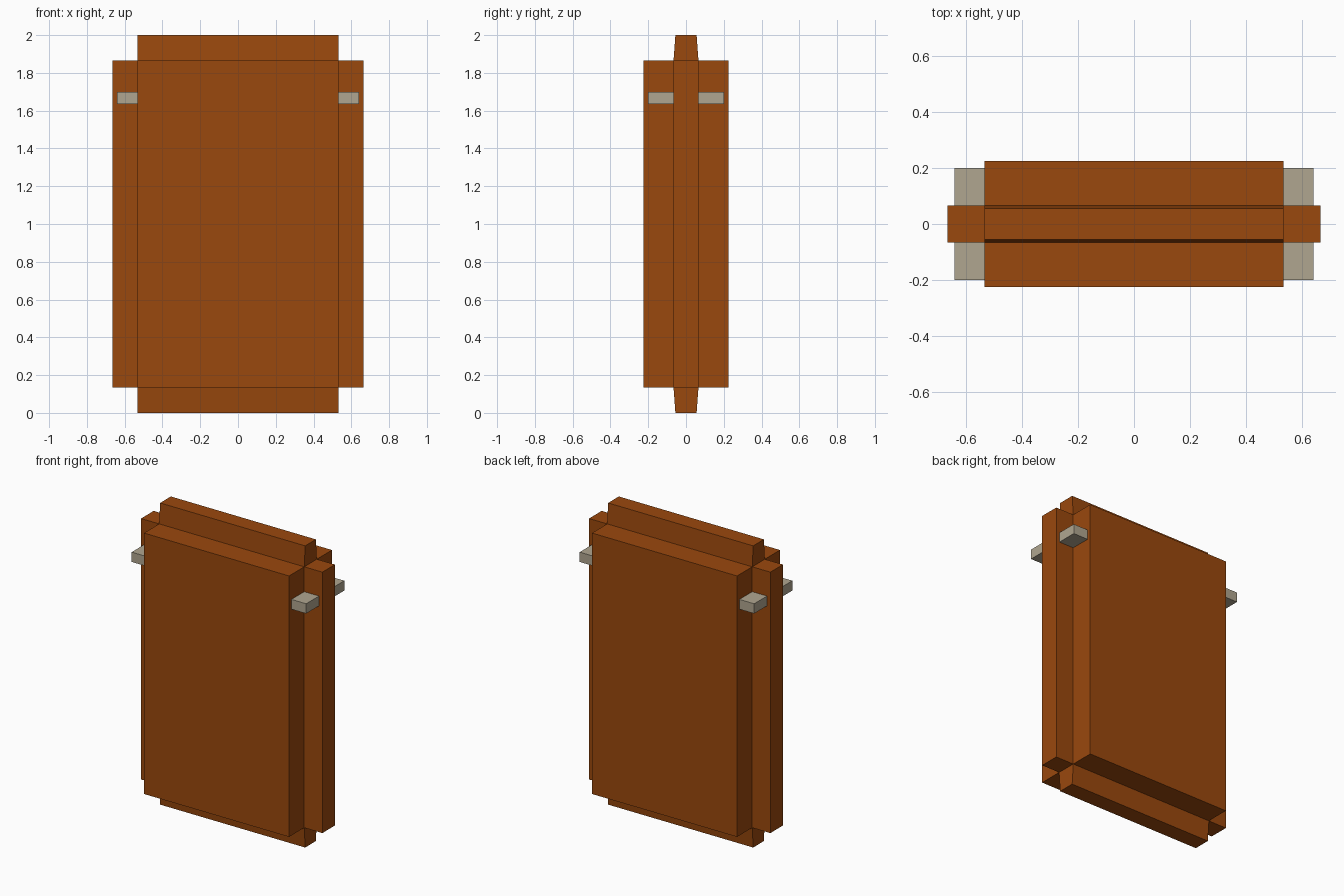
import bpy, bmesh
from mathutils import Matrix, Vector

if "Cube" in bpy.data.objects:
    bpy.data.objects.remove(bpy.data.objects["Cube"])


def material(name, rgb):
    m = bpy.data.materials.new(name)
    m.diffuse_color = (*rgb, 1)
    m.use_nodes = True
    m.node_tree.nodes["Principled BSDF"].inputs["Base Color"].default_value = m.diffuse_color
    return m


def add_object(name, bm, mat):
    me = bpy.data.meshes.new(name)
    bmesh.ops.recalc_face_normals(bm, faces=bm.faces[:])
    bm.to_mesh(me)
    bm.free()
    me.materials.append(mat)
    ob = bpy.data.objects.new(name, me)
    bpy.context.collection.objects.link(ob)
    return ob


def box(lo, hi):
    bm = bmesh.new()
    lo, hi = Vector(lo), Vector(hi)
    bmesh.ops.create_cube(bm, size=1, matrix=Matrix.Translation((lo + hi) / 2) @ Matrix.Diagonal((*(hi - lo), 1)))
    return bm


brown = material("orange brown", (0.323, 0.065, 0.004))
stone = material("pale stone", (0.434, 0.381, 0.279))

# Body: a slab core with every face pushed outward, leaving notched edges
bm = box((-0.532, -0.066, 0.135), (0.532, 0.066, 1.865))
depth = Vector((0.133, 0.159, 0.135))
for face in bm.faces[:]:
    n = face.normal.copy()
    new = bmesh.ops.extrude_discrete_faces(bm, faces=[face])["faces"][0]
    for v in new.verts:
        v.co += Vector(a * b for a, b in zip(n, depth))
        if abs(n.z) > 0.5:      # top and bottom ridges taper
            v.co.y *= 0.85
add_object("body", bm, brown)

# Four small lugs in the vertical corner notches
for sx, side in ((-1, "left"), (1, "right")):
    for sy, end in ((-1, "front"), (1, "back")):
        x = sorted((sx * 0.532, sx * 0.64))
        y = sorted((sy * 0.066, sy * 0.2))
        add_object(f"lug_{end}_{side}", box((x[0], y[0], 1.635), (x[1], y[1], 1.70)), stone)
